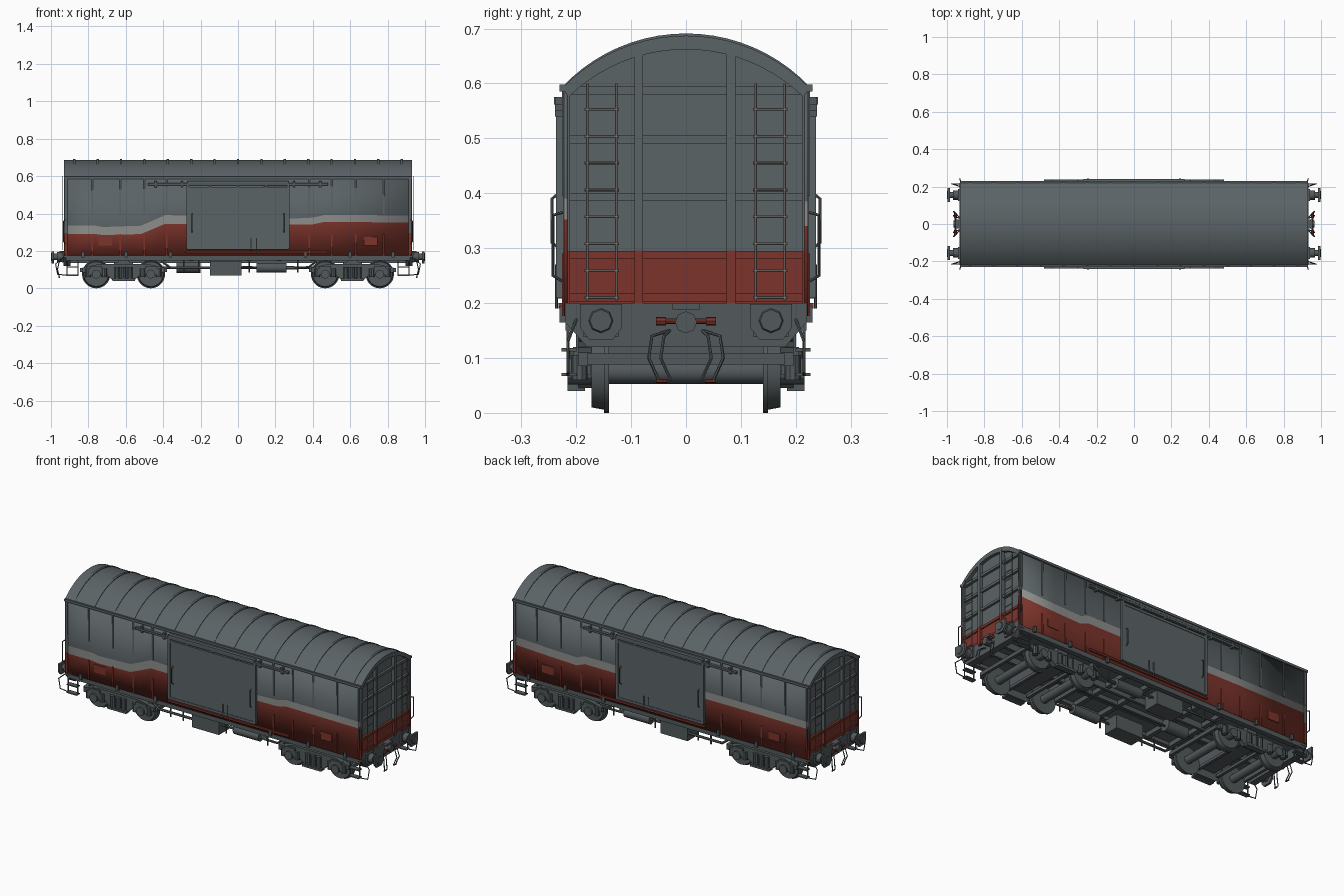
import bpy, bmesh, math
from mathutils import Vector

if "Cube" in bpy.data.objects:
    bpy.data.objects.remove(bpy.data.objects["Cube"])
SIDES = (1, -1)
CORNERS = [(sx, sy) for sx in SIDES for sy in SIDES]
made = []


def material(name, r, g, b):
    m = bpy.data.materials.new(name)
    m.use_nodes = True
    m.diffuse_color = (r, g, b, 1)
    m.node_tree.nodes["Principled BSDF"].inputs["Base Color"].default_value = (r, g, b, 1)
    return m


grey = material("body_grey", .105, .125, .133)
red = material("oxide_red", .2, .034, .024)
pale = material("pale_grey", .27, .27, .265)
iron = material("underframe_grey", .085, .1, .106)
steel = material("ladder_steel", .2, .18, .17)


def finish(name, bm, *mats):
    bmesh.ops.recalc_face_normals(bm, faces=bm.faces[:])
    mesh = bpy.data.meshes.new(name)
    bm.to_mesh(mesh)
    bm.free()
    for m in mats:
        mesh.materials.append(m)
    obj = bpy.data.objects.new(name, mesh)
    bpy.context.collection.objects.link(obj)
    made.append(obj)
    return obj


def prism(name, points, axis, a, b, mat):
    """Extrude a 2D outline along x (points are y, z) or y (points are x, z)."""
    bm = bmesh.new()
    place = (lambda p, t: (t, *p)) if axis == "x" else (lambda p, t: (p[0], t, p[1]))
    near, far = ([bm.verts.new(place(p, t)) for p in points] for t in (a, b))
    bm.faces.new(near)
    bm.faces.new(far)
    for i in range(len(points)):
        bm.faces.new((near[i - 1], near[i], far[i], far[i - 1]))
    return finish(name, bm, mat)


def box(name, xs, ys, zs, mat):
    outline = [(ys[0], zs[0]), (ys[1], zs[0]), (ys[1], zs[1]), (ys[0], zs[1])]
    return prism(name, outline, "x", xs[0], xs[1], mat)


def span(center, half):
    return center - half, center + half


def rod(name, start, end, radius, mat, sides=10, end_radius=None):
    start, end = Vector(start), Vector(end)
    way = end - start
    bm = bmesh.new()
    bmesh.ops.create_cone(bm, cap_ends=True, segments=sides, radius1=radius,
                          radius2=end_radius or radius, depth=way.length)
    turn = way.to_track_quat("Z", "Y").to_matrix().to_4x4()
    turn.translation = (start + end) / 2
    bm.transform(turn)
    return finish(name, bm, mat)


def pipe(name, points, radius, mat):
    curve = bpy.data.curves.new(name, "CURVE")
    curve.dimensions = "3D"
    curve.bevel_depth, curve.bevel_resolution = radius, 1
    line = curve.splines.new("POLY")
    line.points.add(len(points) - 1)
    for spot, p in zip(line.points, points):
        spot.co = (*p, 1)
    helper = bpy.data.objects.new(name + "_path", curve)
    mesh = bpy.data.meshes.new_from_object(helper)
    bpy.data.objects.remove(helper)
    mesh.materials.clear()
    mesh.materials.append(mat)
    obj = bpy.data.objects.new(name, mesh)
    bpy.context.collection.objects.link(obj)
    made.append(obj)


# Roof arc through the eaves and the ridge
WIDTH, EAVE, RIDGE, END = .225, .592, .687, .93


def arc(half, eave, ridge, steps=20):
    rise = ridge - eave
    radius = (half * half + rise * rise) / (2 * rise)
    swing = math.asin(half / radius)
    angles = [swing * (2 * i / steps - 1) for i in range(steps + 1)]
    return [(radius * math.sin(a), ridge - radius + radius * math.cos(a)) for a in angles]


def arch_band(name, xs, outer, inner, mat):
    return prism(name, arc(*outer) + arc(*inner)[::-1], "x", *xs, mat)


# Body core, roof skin and roof ribs
prism("body_core", arc(.217, .58, .672) + [(.217, .17), (-.217, .17)], "x", -.912, .912, grey)
arch_band("roof", (-END, END), (WIDTH, EAVE, RIDGE), (.214, .575, .662), grey)
for i in range(15):
    x = (i - 7) / 8
    arch_band("roof_rib", span(x, .006), (WIDTH + .002, EAVE, RIDGE + .004), (.222, .588, .68), grey)
for sy in SIDES:
    box("gutter", (-END, END), span(sy * WIDTH, .005), (.585, .598), grey)


# Painted side walls: red base, pale stripe, grey above, following wavy stations
def side_wall(name, y, stations):
    bm = bmesh.new()
    columns = [[bm.verts.new((x, y, z)) for z in (.176, low, high, .59)] for x, low, high in stations]
    for left, right in zip(columns, columns[1:]):
        for row in range(3):
            face = bm.faces.new((left[row], right[row], right[row + 1], left[row + 1]))
            face.material_index = (0, 1, 2)[row]
    wall = finish(name, bm, red, pale, grey)
    solid = wall.modifiers.new("thickness", "SOLIDIFY")
    solid.thickness, solid.offset = .006, 0


side_wall("front_wall", -.219, [(-END, .29, .335), (-.76, .29, .335), (-.72, .285, .328), (-.52, .29, .335),
                                (-.46, .315, .36), (-.39, .345, .392), (.27, .34, .372), (.4, .342, .378),
                                (.46, .355, .392), (END, .352, .39)])
side_wall("back_wall", .219, [(-END, .35, .39), (-.45, .352, .392), (.27, .345, .39), (.48, .345, .39),
                              (.53, .325, .37), (.7, .33, .375), (END, .34, .385)])

for sy in SIDES:
    y = sy * .223
    # Thin panel seams, bottom sill and side door
    for x in (.38, .5, .63, .78, .915):
        for sx in SIDES:
            box("upper_side_rib", span(sx * x, .004), span(y, .003), (.395, .59), grey)
            box("lower_side_rib", span(sx * x, .004), span(y, .003), (.176, .29), red)
    box("side_sill", (-.92, .92), span(sy * .205, .014), (.15, .176), iron)
    box("side_door", (-.27, .27), span(sy * .225, .008), (.215, .535), grey)
    for x in (-.268, .268):
        box("door_edge", span(x, .007), span(sy * .228, .009), (.21, .55), grey)
    for z in (.215, .535):
        box("door_rim", (-.27, .27), span(sy * .228, .008), span(z, .007), grey)
    box("door_rail", (-.48, .48), span(sy * .229, .01), (.55, .562), iron)
    box("door_track_cover", (-.27, .27), span(sy * .23, .01), (.562, .575), grey)
    for x in (-.44, -.3, -.15, 0, .15, .3, .44):
        box("rail_bracket", span(x, .006), span(sy * .228, .011), (.54, .575), iron)
    box("lower_door_rail", (-.28, .48), span(sy * .226, .006), (.19, .2), red)
    for x in (-.245, .245):
        pipe("door_handle", [(x, sy * .232, .3), (x, sy * .244, .31), (x, sy * .244, .39), (x, sy * .232, .4)], .003, iron)
    for x in (.07, .1):
        rod("door_latch", (x, sy * .236, .19), (x, sy * .236, .27), .003, iron, 6)
    # Label frames on the red panels
    for x in (-.71, .71):
        box("label_plate", span(x, .035), span(sy * .2225, .003), (.23, .275), red)
    for x in (-.83, -.6, -.36, .36, .6, .83):
        box("sill_lug", span(x, .008), span(sy * .222, .008), (.165, .195), iron)

# End walls: red plate, posts, cross bars and ladders
for s in SIDES:
    box("end_red_plate", sorted((s * .91, s * .918)), (-.218, .218), (.2, .295), red)
    for z, mat in ((.21, red), (.288, red), (.393, grey), (.498, grey), (.587, grey)):
        box("end_cross_bar", span(s * .918, .007), (-.22, .22), span(z, .007), mat)
    for y in (-.086, .082):
        box("end_post_foot", span(s * .921, .01), span(y, .008), (.19, .296), red)
        box("end_post", span(s * .921, .01), span(y, .008), (.296, .658), grey)
    for sy in SIDES:
        box("corner_foot", span(s * .92, .008), span(sy * .217, .006), (.18, .296), red)
        box("corner_post", span(s * .92, .008), span(sy * .217, .006), (.296, .59), grey)
        for y in (.127, .18):
            rod("ladder_rail", (s * .94, sy * y, .205), (s * .94, sy * y, .6), .0025, steel, 6)
        for i in range(8):
            z = .21 + i * .049
            rod("ladder_rung", (s * .94, sy * .122, z), (s * .94, sy * .185, z), .0025, steel, 6)
    # Headstock and coupling
    prism("headstock", [(-.22, .2), (.22, .2), (.22, .165), (.18, .12), (-.18, .12), (-.22, .165)],
          "x", s * .895, s * .932, iron)
    rod("coupling_hook", (s * .92, 0, .165), (s * .965, 0, .165), .02, iron, 8)
    rod("coupling_handle", (s * .955, -.05, .167), (s * .955, .05, .167), .005, red, 8)
    box("coupling_guide", span(s * .94, .015), (-.025, .025), (.188, .2), iron)
    for sy in SIDES:
        rod("handle_grip", (s * .955, sy * .036, .167), (s * .955, sy * .055, .167), .008, red, 8)
        for reach in (.04, .062):
            pipe("brake_hose", [(s * .93, sy * .03, .15), (s * .957, sy * reach, .14),
                                (s * .965, sy * (reach + .006), .1), (s * .955, sy * (reach - .012), .06)], .003, iron)
        rod("hose_end", (s * .955, sy * .035, .058), (s * .955, sy * .055, .058), .004, red, 6)

# Buffers, corner steps and hand rails
for sx, sy in CORNERS:
    y = sy * .155
    box("buffer_base", span(sx * .935, .006), span(y, .032), (.138, .198), iron)
    rod("buffer_sleeve", (sx * .935, y, .168), (sx * .968, y, .168), .026, iron, 14)
    rod("buffer_stem", (sx * .96, y, .168), (sx * .99, y, .168), .017, iron, 14)
    head = [(-.038, .198), (.038, .198), (.038, .155), (.022, .134), (-.022, .134), (-.038, .155)]
    prism("buffer_head", [(y + a, z) for a, z in head], "x", sx * .985, sx * .996, iron)
    rod("buffer_face", (sx * .99, y, .168), (sx, y, .168), .026, iron, 8, .02)
    for x in (.855, .915):
        rod("step_hanger", (sx * x, sy * .215, .16), (sx * x, sy * .215, .07), .003, iron, 6)
    for z in (.07, .115):
        box("step_board", span(sx * .885, .032), span(sy * .213, .014), span(z, .003), iron)
    pipe("hand_rail", [(sx * .925, sy * .225, .24), (sx * .932, sy * .242, .25),
                       (sx * .932, sy * .242, .36), (sx * .925, sy * .225, .365)], .003, iron)
    pipe("shunter_rail", [(sx * .93, sy * .2, .17), (sx * .975, sy * .215, .13),
                          (sx * .965, sy * .215, .075), (sx * .915, sy * .215, .07)], .003, iron)

# Bogies
for sx in SIDES:
    middle = sx * .612
    box("bogie_bolster", span(middle, .05), (-.18, .18), (.085, .14), iron)
    rod("bogie_pivot", (middle, 0, .13), (middle, 0, .175), .05, iron, 16)
    for sy in SIDES:
        outline = [(-.22, .085), (-.22, .11), (-.13, .13), (.13, .13), (.22, .11), (.22, .085),
                   (.1, .085), (.06, .045), (-.06, .045), (-.1, .085)]
        prism("bogie_side_frame", [(middle + a, z) for a, z in outline], "y", sy * .172, sy * .196, iron)
        for dx in (-.035, 0, .035):
            rod("bolster_spring", (middle + dx, sy * .2, .05), (middle + dx, sy * .2, .115), .014, iron, 10)
        box("spring_plank", span(middle, .06), span(sy * .2, .016), (.04, .052), iron)
        box("side_bearer", span(middle, .03), span(sy * .15, .03), (.13, .17), iron)
    for side in SIDES:
        x = middle + side * .146
        rod("axle", (x, -.15, .075), (x, .15, .075), .022, iron, 14)
        box("brake_beam", span(x - side * .085, .008), (-.16, .16), (.06, .075), iron)
        box("bogie_end_beam", span(x + side * .078, .008), (-.18, .18), (.088, .108), iron)
        for sy in SIDES:
            rod("wheel", (x, sy * .145, .076), (x, sy * .172, .076), .071, iron, 28, .066)
            rod("wheel_flange", (x, sy * .14, .076), (x, sy * .149, .076), .076, iron, 28)
            rod("axle_box", (x, sy * .17, .076), (x, sy * .216, .076), .024, iron, 12)
            box("axle_guard", span(x, .032), span(sy * .19, .016), (.07, .12), iron)
            for dx in (-.043, .043):
                rod("axle_spring", (x + dx, sy * .194, .06), (x + dx, sy * .194, .105), .015, iron, 10)

# Underframe girders and equipment between the bogies
for sy in SIDES:
    box("centre_girder", (-.9, .9), span(sy * .05, .008), (.135, .175), iron)
    box("equipment_box", (-.15, .02), span(sy * .155, .045), (.068, .145), iron)
    rod("air_tank", (.1, sy * .165, .11), (.26, sy * .165, .11), .026, iron, 16)
    rod("tank_valve", (.26, sy * .165, .11), (.3, sy * .165, .11), .009, iron, 8)
    pipe("truss_pipe", [(-.41, sy * .19, .145), (-.36, sy * .19, .11), (-.15, sy * .19, .11)], .007, iron)
    pipe("tank_pipe", [(.02, sy * .17, .115), (.3, sy * .17, .105), (.38, sy * .19, .115), (.42, sy * .19, .145)], .006, iron)
    for x in (-.29, -.21, .06, .32):
        rod("pipe_hanger", (x, sy * .19, .155), (x, sy * .19, .085), .004, iron, 6)
for x in (-.4, -.25, .06, .22, .4):
    box("cross_member", span(x, .012), (-.2, .2), (.145, .172), iron)
rod("brake_cylinder", (-.33, 0, .115), (-.2, 0, .115), .032, iron, 16)
rod("brake_rod", (-.6, 0, .11), (.6, 0, .11), .006, iron, 8)

# Smooth the round parts, keep edges sharp
for obj in made:
    obj.select_set(True)
bpy.context.view_layer.objects.active = made[0]
bpy.ops.object.shade_smooth_by_angle(angle=math.radians(30))
